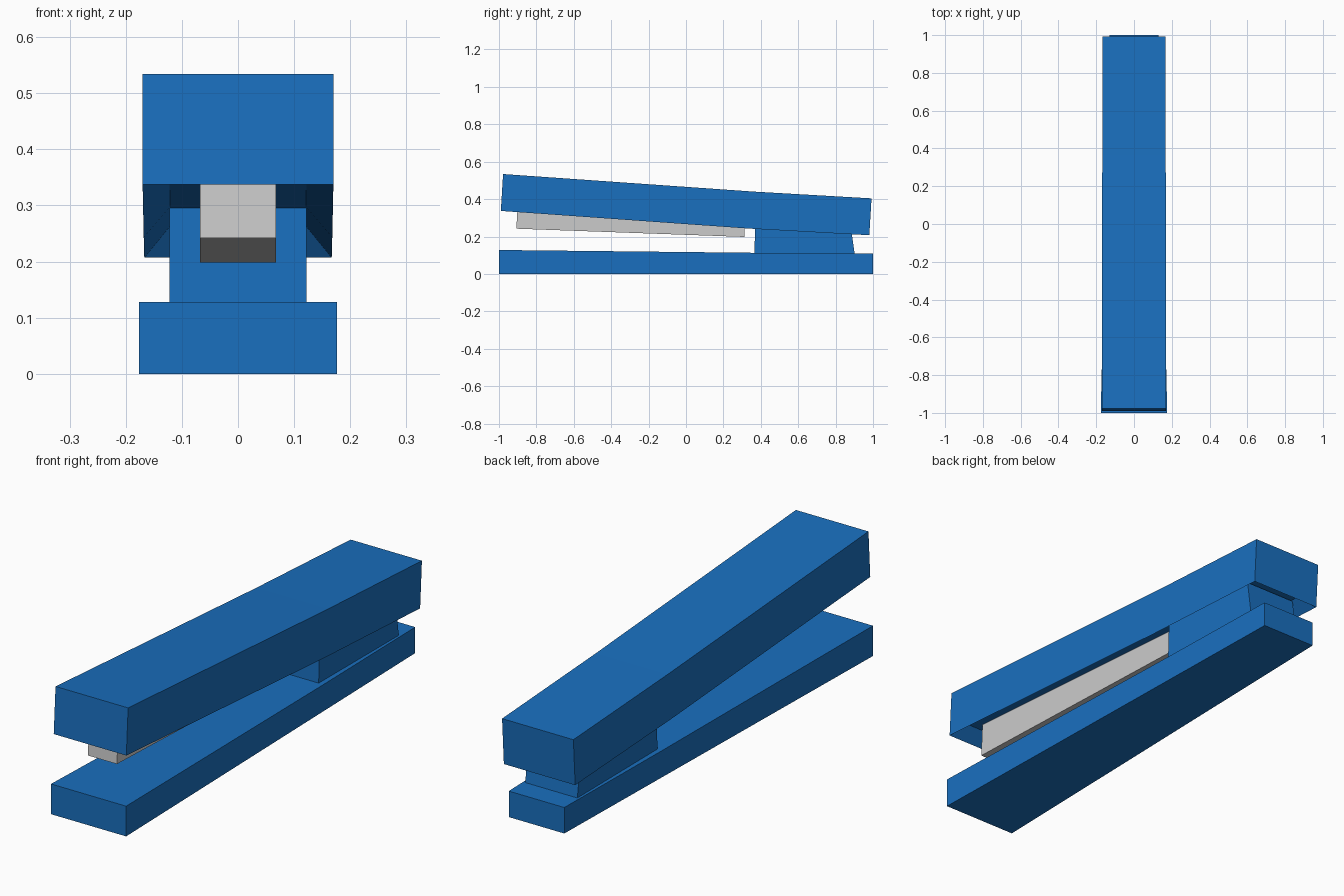
import bpy, bmesh

if "Cube" in bpy.data.objects:
    bpy.data.objects.remove(bpy.data.objects["Cube"])

blue = bpy.data.materials.new("blue_plastic")
blue.diffuse_color = (0.01, 0.16, 0.52, 1)
blue.use_nodes = True
blue.node_tree.nodes["Principled BSDF"].inputs["Base Color"].default_value = blue.diffuse_color


def part(name, profile, width_front, width_back, mat=None, cavity=None):
    """Extrude a (y, z) side profile across x, tapering the half width along y.
    cavity = (wall, depth) hollows the downward faces."""
    bm = bmesh.new()
    y0 = min(p[0] for p in profile)
    y1 = max(p[0] for p in profile)

    def half(y):
        return width_front + (width_back - width_front) * (y - y0) / (y1 - y0)

    left = [bm.verts.new((-half(y), y, z)) for y, z in profile]
    right = [bm.verts.new((half(y), y, z)) for y, z in profile]
    n = len(profile)
    bm.faces.new(left)
    bm.faces.new(right[::-1])
    for i in range(n):
        j = (i + 1) % n
        bm.faces.new((left[j], left[i], right[i], right[j]))
    bmesh.ops.recalc_face_normals(bm, faces=bm.faces[:])
    if cavity:
        bm.normal_update()
        under = [f for f in bm.faces if f.normal.z < -0.8]
        bmesh.ops.inset_region(bm, faces=under, thickness=cavity[0],
                               use_even_offset=True, use_boundary=True)
        verts = {v for f in under for v in f.verts}
        for v in verts:
            v.co.z += cavity[1]
            v.co.y += cavity[1] * 0.06
    mesh = bpy.data.meshes.new(name)
    bm.to_mesh(mesh)
    bm.free()
    ob = bpy.data.objects.new(name, mesh)
    bpy.context.collection.objects.link(ob)
    if mat:
        mesh.materials.append(mat)
    return ob


# Bottom plate, narrowing to the back
part("base", [(-1, 0), (1, 0), (1, 0.11), (0.37, 0.113), (-1, 0.128)],
     0.176, 0.13, blue)

# Hinge block between the base and the lid
part("hinge_block", [(0.365, 0.105), (0.902, 0.105), (0.88, 0.262), (0.372, 0.298)],
     0.122, 0.122, blue)

# Tilted lid with a slight bend and a shallow hollow underneath
part("lid", [(-0.99, 0.337), (0.33, 0.243), (0.98, 0.207),
             (0.992, 0.404), (0.365, 0.44), (-0.978, 0.534)],
     0.170, 0.167, blue, cavity=(0.047, 0.055))

# Grey staple tray hanging in the hollow
part("staple_tray", [(-0.907, 0.242), (0.312, 0.198), (0.316, 0.300), (-0.899, 0.388)],
     0.068, 0.068)
